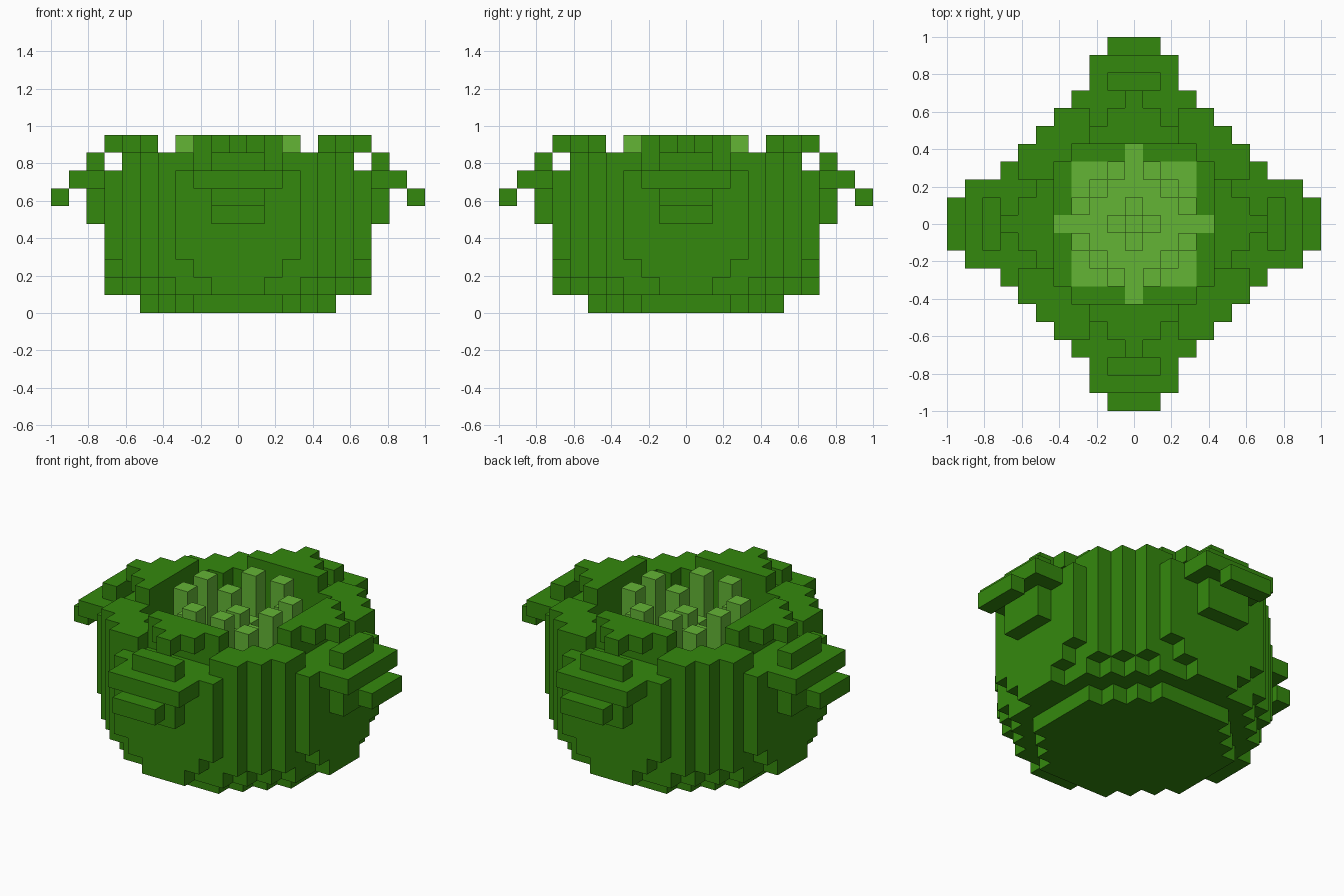
import bpy, bmesh
from mathutils import Vector

cube = bpy.data.objects.get("Cube")
if cube:
    bpy.data.objects.remove(cube, do_unlink=True)

S = 2 / 21          # edge of one block
R = range(-10, 11)


def material(name, rgb):
    m = bpy.data.materials.new(name)
    m.use_nodes = True
    m.diffuse_color = (*rgb, 1)
    m.node_tree.nodes["Principled BSDF"].inputs["Base Color"].default_value = (*rgb, 1)
    return m


dark = material("dark green", (0.034, 0.246, 0.004))
light = material("light green", (0.127, 0.462, 0.036))


def octagon(x, y, reach, total):
    return max(abs(x), abs(y)) <= reach and abs(x) + abs(y) <= total


def in_core(x, y):
    a, b = sorted((abs(x), abs(y)))
    return b <= 3 or (b == 4 and a == 0)


# Round body: narrow foot, widening wall, solid up to the inner floor
def in_bowl(x, y, z):
    a, b = sorted((abs(x), abs(y)))
    if z == 0:
        return octagon(x, y, 5, 7)
    if z == 1:
        return octagon(x, y, 7, 9) and not (b == 7 and a > 1)
    if z == 2:
        return octagon(x, y, 7, 10) and not (b == 7 and a > 2)
    if z <= 6:
        return octagon(x, y, 7, 10) and not (z == 6 and in_core(x, y))
    if z == 7:
        return octagon(x, y, 7, 10) and (b >= 5 or a + b >= 8)
    if z == 8:
        return (octagon(x, y, 6, 10) and (b >= 5 or a + b >= 8)
                and not (b == 6 and a <= 2))
    return False


bowl = {(x, y, z) for x in R for y in R for z in range(10) if in_bowl(x, y, z)}

# Pale core: a floor with short and tall florets
core = {(x, y, 6) for x in R for y in R if in_core(x, y)}
for x, y in [(x, y) for x in range(-3, 4) for y in range(-3, 4)]:
    a, b = sorted((abs(x), abs(y)))
    top = {(0, 0): 8, (0, 1): 7, (2, 2): 8, (1, 3): 9}.get((a, b), 6)
    core |= {(x, y, z) for z in range(7, top + 1)}

# One curled leaf, as rows of (distance outwards, layer, half width)
LEAF = [(5, 9, 2), (6, 9, 1), (7, 9, 0), (8, 8, 1), (8, 7, 2), (9, 7, 2),
        (10, 6, 1), (8, 6, 1), (8, 5, 1)]
leaf = {(w, -d, z) for d, z, h in LEAF for w in range(-h, h + 1)}


def quarter_turns(cells, n):
    for _ in range(n):
        cells = {(-y, x, z) for x, y, z in cells}
    return cells


parts = [("bowl", bowl, dark), ("core", core, light)]
for i, side in enumerate(("front", "left", "back", "right")):
    parts.append((side + "_leaf", quarter_turns(leaf, i), dark))
filled = set().union(*(cells for _, cells, _ in parts))


# Skin a set of blocks with only its exposed faces, joined where flat
def build(name, cells, mat):
    bm = bmesh.new()
    for c in cells:
        centre = Vector((c[0], c[1], c[2] + 0.5))
        for axis in range(3):
            for sign in (-1, 1):
                n = [0, 0, 0]
                n[axis] = sign
                if tuple(p + q for p, q in zip(c, n)) in filled:
                    continue
                n = Vector(n) / 2
                u = Vector([0.5 if k == (axis + 1) % 3 else 0 for k in range(3)])
                v = Vector([0.5 if k == (axis + 2) % 3 else 0 for k in range(3)]) * sign
                corners = (n - u - v, n + u - v, n + u + v, n - u + v)
                bm.faces.new([bm.verts.new((centre + p) * S) for p in corners])
    bmesh.ops.remove_doubles(bm, verts=bm.verts, dist=S * 0.01)
    bmesh.ops.dissolve_limit(bm, angle_limit=0.02, verts=bm.verts, edges=bm.edges)
    mesh = bpy.data.meshes.new(name)
    bm.to_mesh(mesh)
    bm.free()
    mesh.materials.append(mat)
    bpy.context.collection.objects.link(bpy.data.objects.new(name, mesh))


for part in parts:
    build(*part)
